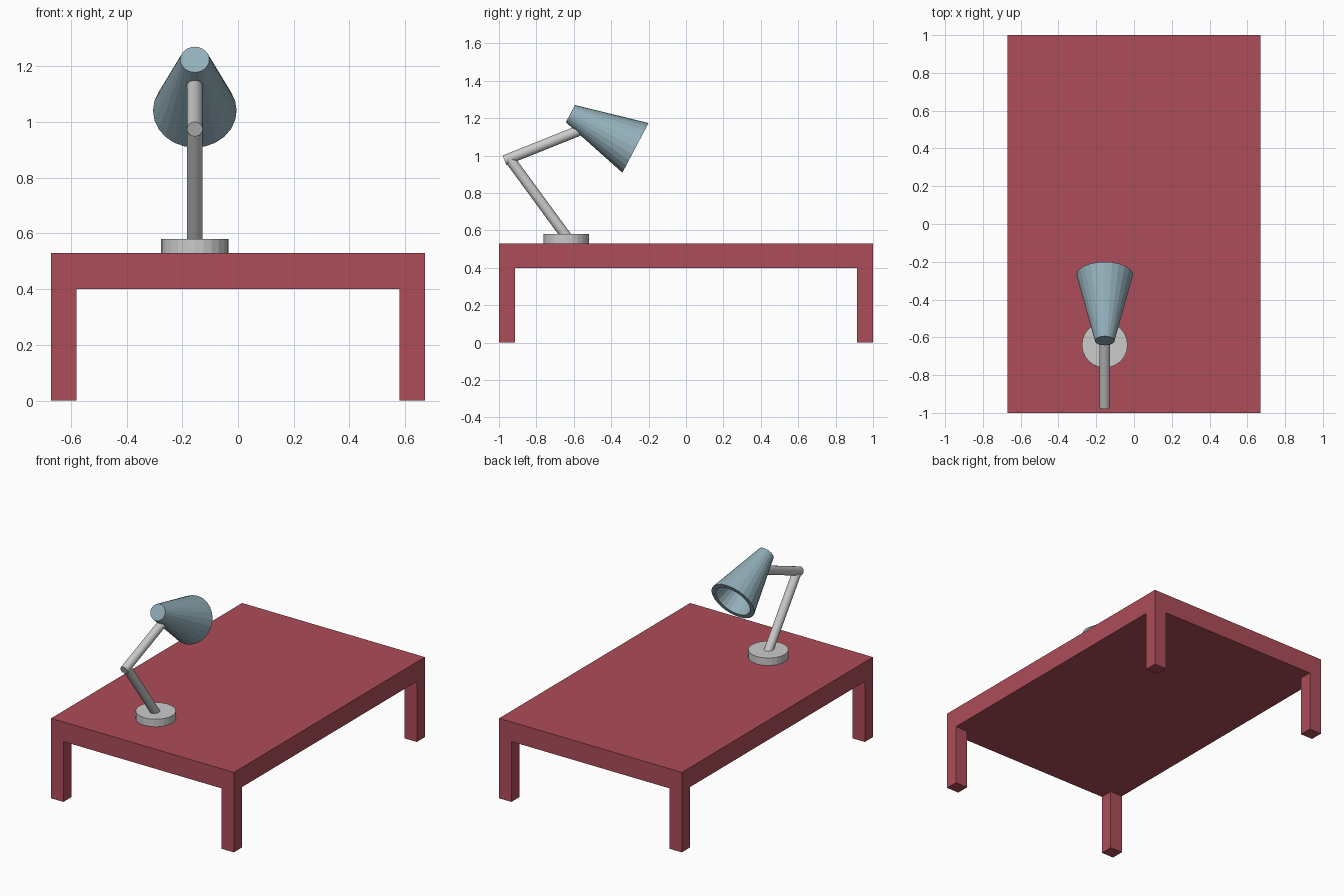
import bpy, bmesh
from mathutils import Vector, Matrix

if "Cube" in bpy.data.objects:
    bpy.data.objects.remove(bpy.data.objects["Cube"])

LAMP_X = -0.155
SIDES = 24


def material(name, rgb):
    mat = bpy.data.materials.new(name)
    mat.diffuse_color = (*rgb, 1)
    mat.use_nodes = True
    mat.node_tree.nodes["Principled BSDF"].inputs["Base Color"].default_value = mat.diffuse_color
    return mat


def finish(name, bm, mat=None):
    bmesh.ops.recalc_face_normals(bm, faces=bm.faces)
    mesh = bpy.data.meshes.new(name)
    bm.to_mesh(mesh)
    bm.free()
    obj = bpy.data.objects.new(name, mesh)
    bpy.context.collection.objects.link(obj)
    if mat:
        mesh.materials.append(mat)
    return obj


def lathe(name, start, end, profile, mat=None):
    """Turn a closed (radius, distance) profile around the axis start -> end."""
    start, end = Vector(start), Vector(end)
    turn = (end - start).to_track_quat('Z', 'Y').to_matrix().to_4x4()
    place = Matrix.Translation(start) @ turn
    bm = bmesh.new()
    rings = []
    for r, d in profile:
        ring = bmesh.ops.create_circle(bm, segments=SIDES, radius=r,
                                       matrix=place @ Matrix.Translation((0, 0, d)))
        rings.append(ring["verts"])
    for a, b in zip(rings, rings[1:]):
        for i in range(SIDES):
            j = (i + 1) % SIDES
            bm.faces.new((a[i], a[j], b[j], b[i]))
    bm.faces.new(rings[0])
    bm.faces.new(rings[-1])
    return finish(name, bm, mat)


def rod(name, start, end, radius):
    length = (Vector(end) - Vector(start)).length
    return lathe(name, start, end, [(radius, 0), (radius, length)])


red = material("table_red", (0.42, 0.075, 0.1))
blue = material("shade_blue", (0.29, 0.43, 0.49))

# Table: grid slab with its four corner cells pulled down into legs
xs = (-0.67, -0.58, 0.58, 0.67)
ys = (-1.0, -0.915, 0.915, 1.0)
bm = bmesh.new()
grid = [[bm.verts.new((x, y, 0.40)) for y in ys] for x in xs]
cells = {(i, j): bm.faces.new((grid[i][j], grid[i][j + 1], grid[i + 1][j + 1], grid[i + 1][j]))
         for i in range(3) for j in range(3)}
top = bmesh.ops.extrude_face_region(bm, geom=list(cells.values()), use_keep_orig=True)["geom"]
bmesh.ops.translate(bm, vec=(0, 0, 0.13),
                    verts=[g for g in top if isinstance(g, bmesh.types.BMVert)])
corners = [cells[i, j] for i in (0, 2) for j in (0, 2)]
for leg in bmesh.ops.extrude_discrete_faces(bm, faces=corners)["faces"]:
    bmesh.ops.translate(bm, vec=(0, 0, -0.40), verts=leg.verts)
bmesh.ops.dissolve_limit(bm, angle_limit=0.01, verts=bm.verts, edges=bm.edges)
finish("table", bm, red)

# Lamp base and the two arm tubes meeting at the elbow
rod("lamp_base", (LAMP_X, -0.64, 0.53), (LAMP_X, -0.64, 0.58), 0.121)
rod("lower_arm", (LAMP_X, -0.627, 0.55), (LAMP_X, -0.942, 0.98), 0.028)
rod("upper_arm", (LAMP_X, -0.97, 0.974), (LAMP_X, -0.575, 1.132), 0.028)

# Hollow conical shade with a thick open rim
lathe("lamp_shade", (LAMP_X, -0.618, 1.224), (LAMP_X, -0.27, 1.041),
      [(0.052, 0), (0.15, 0.393), (0.12, 0.393), (0.036, 0.03)], blue)
